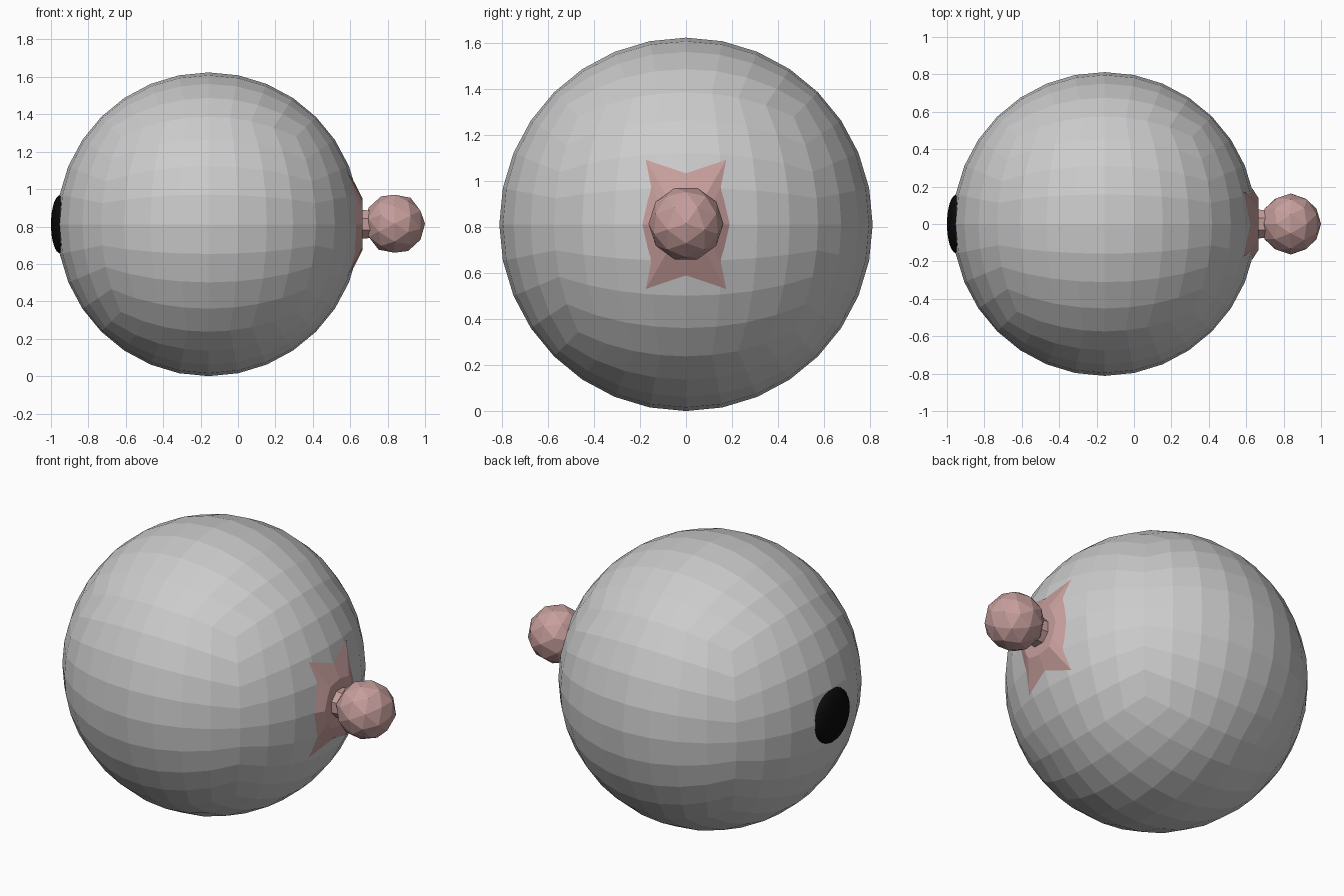
import bpy, bmesh, math
from mathutils import Vector, Matrix

default = bpy.data.objects.get("Cube")
if default:
    bpy.data.objects.remove(default, do_unlink=True)

RADIUS = 0.812
CENTRE = Vector((-0.157, 0, RADIUS))


def material(name, rgb):
    mat = bpy.data.materials.new(name)
    mat.use_nodes = True
    mat.diffuse_color = (*rgb, 1)
    mat.node_tree.nodes["Principled BSDF"].inputs["Base Color"].default_value = (*rgb, 1)
    return mat


def add_object(name, bm, mat, location):
    mesh = bpy.data.meshes.new(name)
    bmesh.ops.recalc_face_normals(bm, faces=bm.faces)
    bm.to_mesh(mesh)
    bm.free()
    mesh.materials.append(mat)
    obj = bpy.data.objects.new(name, mesh)
    obj.location = location
    bpy.context.collection.objects.link(obj)
    return obj


grey = material("body grey", (0.6, 0.6, 0.6))
pink = material("dusty pink", (0.56, 0.34, 0.33))
black = material("black", (0.003, 0.003, 0.003))
to_x = Matrix.Rotation(math.pi / 2, 4, 'Y')

# Round body: a gridded cube projected to a sphere with even angles
bm = bmesh.new()
bmesh.ops.create_cube(bm, size=2)
bmesh.ops.subdivide_edges(bm, edges=bm.edges[:], cuts=7, use_grid_fill=True)
for v in bm.verts:
    v.co = Vector([math.tan(c * math.pi / 4) for c in v.co]).normalized() * RADIUS
add_object("body", bm, grey, CENTRE)

# Flattened black button on the right side
bm = bmesh.new()
bmesh.ops.create_uvsphere(bm, u_segments=32, v_segments=16, radius=1, matrix=to_x)
bmesh.ops.scale(bm, vec=(0.05, 0.156, 0.156), verts=bm.verts)
button = add_object("button", bm, black, (-0.95, 0, RADIUS))
button.data.shade_smooth()

# Faceted knob on the left side
bm = bmesh.new()
bmesh.ops.create_icosphere(bm, subdivisions=2, radius=0.163, matrix=to_x)
add_object("knob", bm, pink, (0.837, 0, RADIUS + 0.003))

# Short neck between knob and mount
bm = bmesh.new()
bmesh.ops.create_cone(bm, cap_ends=True, segments=8, radius1=0.085, radius2=0.075, depth=0.1,
                      matrix=to_x @ Matrix.Rotation(math.pi / 8, 4, 'Z'))
add_object("neck", bm, pink, (0.7, 0, RADIUS))

# Four-pointed mount: outer outline lies on the body, inner outline is raised.
# Each quarter runs top middle, tip, notch, side middle as (y, z).
outer = [(0, 0.222), (0.175, 0.281), (0.152, 0.165), (0.19, 0)]
inner = [(0, 0.14), (0.085, 0.125), (0.11, 0.08), (0.14, 0)]


def full_ring(quarter):
    half = quarter + [(y, -z) for y, z in quarter[-2::-1]]
    return half + [(-y, z) for y, z in half[-2:0:-1]]


bm = bmesh.new()
low = [bm.verts.new((math.sqrt(RADIUS ** 2 - y * y - z * z), y, z)) for y, z in full_ring(outer)]
high = [bm.verts.new((0.822, y, z)) for y, z in full_ring(inner)]
for i in range(len(low)):
    j = (i + 1) % len(low)
    bm.faces.new((low[i], low[j], high[j], high[i]))
bm.faces.new(high)
add_object("mount", bm, pink, CENTRE)
